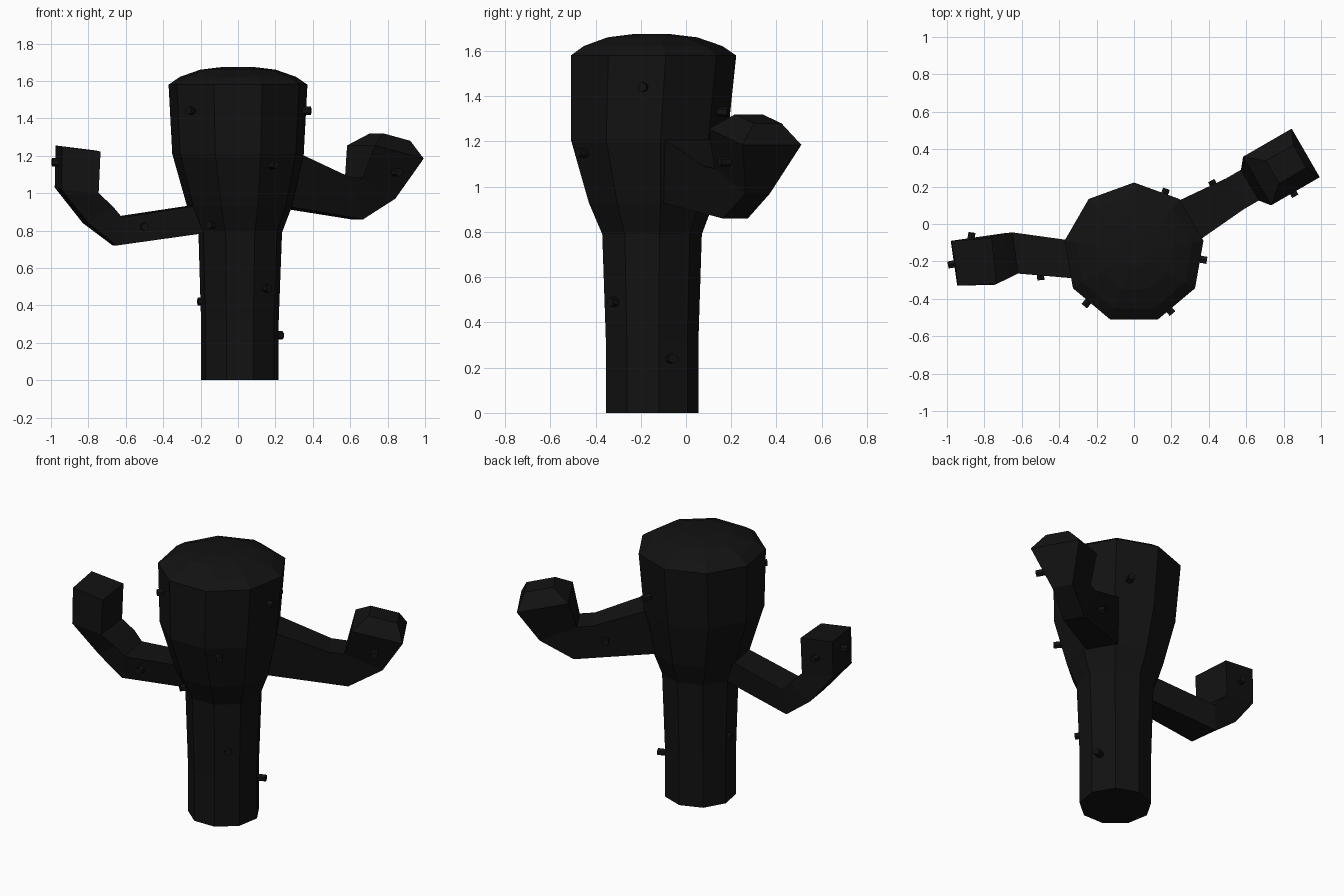
import bpy, bmesh
from math import cos, sin, radians
from mathutils import Vector

if "Cube" in bpy.data.objects:
    bpy.data.objects.remove(bpy.data.objects["Cube"])

dark = bpy.data.materials.new("dark")
dark.diffuse_color = (0.006, 0.006, 0.006, 1)
dark.use_nodes = True
dark.node_tree.nodes["Principled BSDF"].inputs["Base Color"].default_value = dark.diffuse_color


def loft(name, rings, cap_start=True):
    """Skin a list of equal-length point rings, closing the ends."""
    bm = bmesh.new()
    loops = [[bm.verts.new(p) for p in ring] for ring in rings]
    n = len(loops[0])
    for a, b in zip(loops, loops[1:]):
        for i in range(n):
            j = (i + 1) % n
            bm.faces.new((a[i], a[j], b[j], b[i]))
    if cap_start:
        bm.faces.new(loops[0][::-1])
    bm.faces.new(loops[-1])
    bmesh.ops.recalc_face_normals(bm, faces=bm.faces)
    mesh = bpy.data.meshes.new(name)
    bm.to_mesh(mesh)
    bm.free()
    mesh.materials.append(dark)
    obj = bpy.data.objects.new(name, mesh)
    bpy.context.collection.objects.link(obj)
    return obj


# Trunk: nine-sided rings of (z, radius, centre x, centre y)
profile = [(0, .211, .01, -.156), (.32, .211, .01, -.156), (.79, .227, .012, -.157),
           (.93, .285, .008, -.162), (1.21, .357, 0, -.174), (1.58, .377, 0, -.155),
           (1.622, .315, 0, -.155), (1.66, .205, 0, -.155), (1.675, .08, 0, -.155)]
angles = [radians(90 + 40 * k) for k in range(9)]
loft("trunk", [[(cx + r * cos(a), cy + r * sin(a), z) for a in angles]
               for z, r, cx, cy in profile])

# Right arm: drawn in a plane turned 30 degrees; s runs outward, w is half width
U, V = Vector((cos(radians(30)), .5, 0)), Vector((-.5, cos(radians(30)), 0))


def arm_ring(outer, inner):
    pts = []
    for (s, z, w), order in ((outer, (-1, 1)), (inner, (1, -1))):
        for sign in order:
            pts.append(U * s + V * (-.13 + sign * w) + Vector((0, 0, z)))
    return pts


loft("right_arm", [arm_ring(o, i) for o, i in (
    ((.17, .93, .097), (.24, 1.21, .121)),
    ((.66, .86, .065), (.55, 1.09, .095)),
    ((.86, .97, .062), (.64, 1.08, .095)),
    ((.985, 1.185, .15), (.685, 1.255, .15)),
    ((.948, 1.28, .07), (.78, 1.32, .07)))], cap_start=False)

# Left arm: four corners per ring
loft("left_arm", [
    [(-.18, -.12, .79), (-.15, -.26, .79), (-.21, -.30, .935), (-.25, -.10, .935)],
    [(-.67, -.06, .72), (-.65, -.25, .72), (-.62, -.265, .87), (-.65, -.045, .875)],
    [(-.83, -.07, .84), (-.80, -.27, .84), (-.67, -.29, .93), (-.70, -.05, .935)],
    [(-.98, -.09, 1.03), (-.945, -.33, 1.02), (-.745, -.325, 1.0), (-.77, -.075, 1.0)],
    [(-.975, -.09, 1.255), (-.94, -.33, 1.25), (-.735, -.32, 1.222), (-.76, -.075, 1.228)],
], cap_start=False)

# Spines: short studs at (centre position, direction)
spines = [
    ((-.25, -.42, 1.44), (-.64, -.77, 0)), ((.365, -.19, 1.44), (.98, -.17, 0)),
    ((.19, -.46, 1.15), (.64, -.77, 0)), ((.165, .165, 1.33), (.34, .94, 0)),
    ((.15, -.315, .49), (.64, -.77, 0)), ((.215, -.065, .24), (.94, .34, 0)),
    ((-.19, -.15, .42), (-.98, -.17, 0)), ((-.14, -.345, .83), (-.64, -.77, 0)),
    ((.425, .21, 1.0), (-.5, .87, 0)), ((.85, .17, 1.11), (.5, -.87, 0)),
    ((-.50, -.275, .82), (.1, -1, 0)), ((-.97, -.215, 1.165), (-.98, -.17, 0)),
    ((-.87, -.07, 1.13), (.15, 1, 0)),
]
for k, (pos, direction) in enumerate(spines):
    d = Vector(direction).normalized()
    bpy.ops.mesh.primitive_cylinder_add(
        vertices=6, radius=.022, depth=.05, location=pos,
        rotation=d.to_track_quat('Z', 'Y').to_euler())
    bpy.context.object.name = f"spine_{k + 1}"
    bpy.context.object.data.materials.append(dark)
